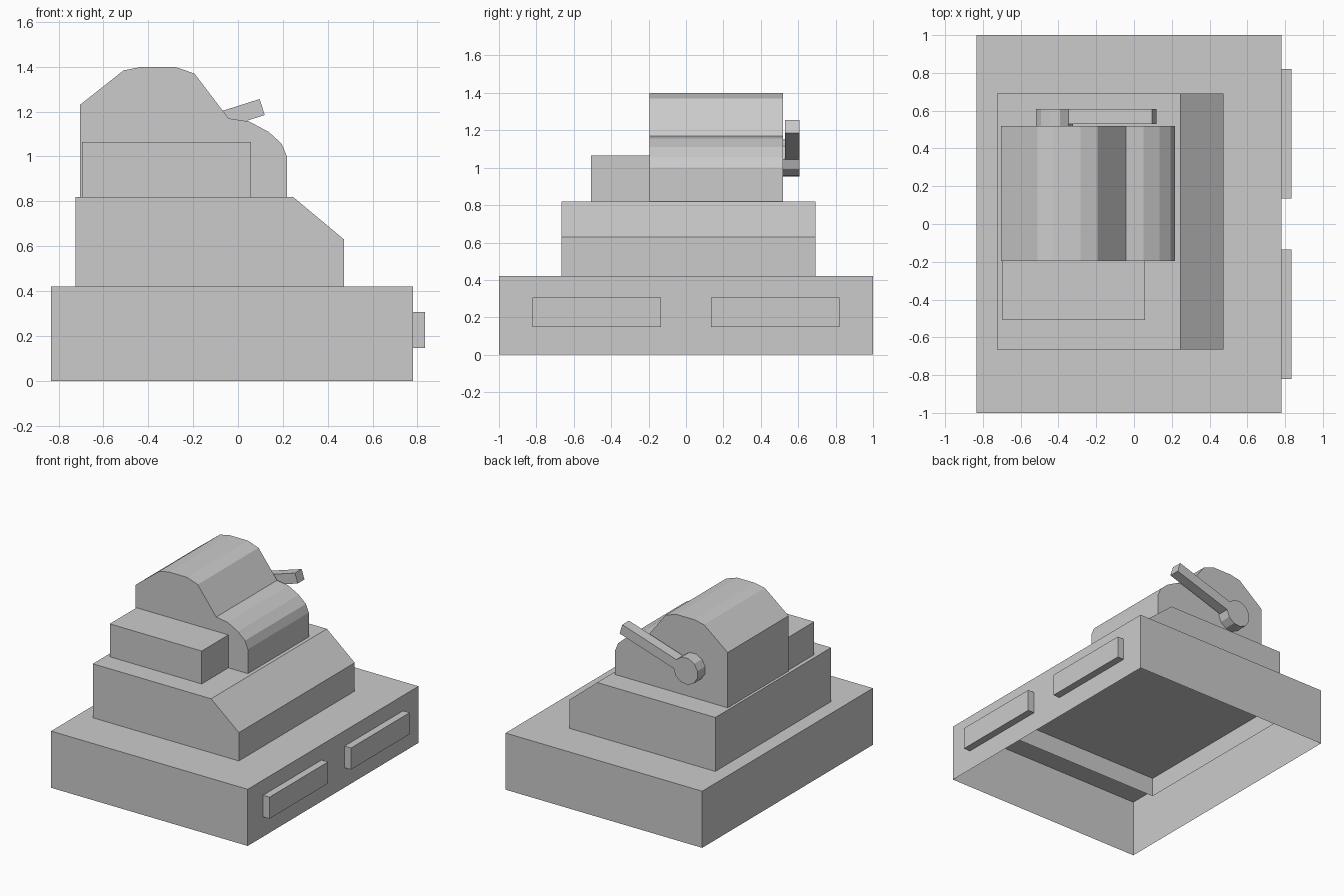
import bpy
from math import sin, cos, radians

if "Cube" in bpy.data.objects:
    bpy.data.objects.remove(bpy.data.objects["Cube"])


def prism(name, profile, y0, y1, close=False):
    """Extrude an x-z profile (clockwise seen from the front) along y.
    The last-to-first edge stays open unless close is set."""
    n = len(profile)
    verts = [(x, y, z) for y in (y0, y1) for x, z in profile]
    faces = [list(range(n))[::-1], list(range(n, 2 * n))]
    for i in range(n if close else n - 1):
        j = (i + 1) % n
        faces.append([i, j, n + j, n + i])
    mesh = bpy.data.meshes.new(name)
    mesh.from_pydata(verts, [], faces)
    obj = bpy.data.objects.new(name, mesh)
    bpy.context.collection.objects.link(obj)
    return obj


def rect(x0, x1, z0, z1):
    return [(x0, z0), (x0, z1), (x1, z1), (x1, z0)]


# Drawer base, hollow from below
prism("drawer_base", rect(-0.833, 0.78, 0, 0.42), -1, 1)

# Two drawer pulls on the right side
for name, y0 in (("drawer_pull_near", -0.82), ("drawer_pull_far", 0.135)):
    prism(name, rect(0.78, 0.833, 0.147, 0.307), y0, y0 + 0.685, True)

# Sloped middle housing, its open skirt drops into the base
prism("middle_housing", [(-0.725, 0.28), (-0.725, 0.82), (0.245, 0.82),
                         (0.473, 0.63), (0.473, 0.28)], -0.665, 0.692)

# Curved upper cabinet
prism("upper_cabinet", [(-0.705, 0.82), (-0.705, 1.23), (-0.51, 1.384),
                        (-0.43, 1.4), (-0.283, 1.4), (-0.194, 1.37),
                        (-0.042, 1.17), (0.05, 1.156), (0.136, 1.11),
                        (0.194, 1.058), (0.218, 1.0), (0.218, 0.82)],
      -0.195, 0.518)

# Side box in front of the cabinet
prism("side_box", rect(-0.696, 0.058, 0.82, 1.064), -0.508, -0.195)

# Crank: faceted hub and tilted arm sharing one outer face
cx, cz, r, tilt, neck = -0.423, 1.052, 0.1, 17.6, 22.0
step = (360 - 2 * neck) / 10
angles = [radians(tilt - neck - step * i) for i in range(11)]
prism("crank_hub", [(cx + r * cos(a), cz + r * sin(a)) for a in angles],
      0.518, 0.608, True)
c, s, half = cos(radians(tilt)), sin(radians(tilt)), r * sin(radians(neck))
arm = rect(r * cos(radians(neck)), 0.557, -half, half)
prism("crank_arm", [(cx + u * c - v * s, cz + u * s + v * c) for u, v in arm],
      0.53, 0.608, True)
